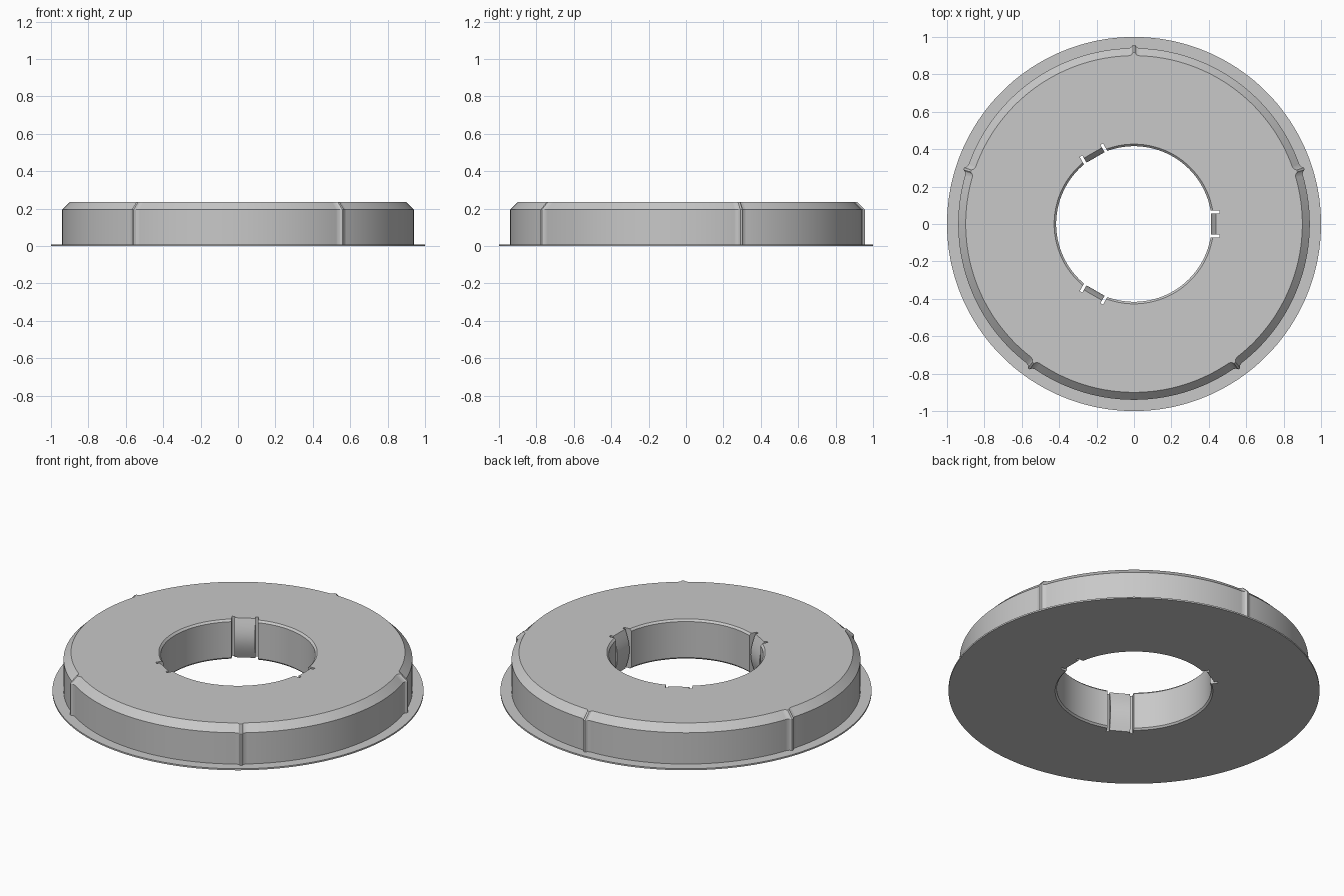
import bpy, bmesh, math
from mathutils import Matrix

if "Cube" in bpy.data.objects:
    bpy.data.objects.remove(bpy.data.objects["Cube"])

grey = bpy.data.materials.new("light grey")
grey.diffuse_color = (0.58, 0.58, 0.58, 1)
grey.use_nodes = True
grey.node_tree.nodes["Principled BSDF"].inputs["Base Color"].default_value = grey.diffuse_color

RIBS = [18, 90, 162, 234, 306]          # outer ribs, degrees
CLIPS = [0, 120, 240]                   # spring tabs in the bore, degrees
RIB_SHAPE = [(-1.6, 0), (-0.8, 0.006), (-0.35, 0.017),
             (0.35, 0.017), (0.8, 0.006), (1.6, 0)]


def make_object(name, bm):
    bmesh.ops.recalc_face_normals(bm, faces=bm.faces)
    mesh = bpy.data.meshes.new(name)
    bm.to_mesh(mesh)
    bm.free()
    mesh.materials.append(grey)
    ob = bpy.data.objects.new(name, mesh)
    bpy.context.collection.objects.link(ob)
    return ob


def select_only(ob):
    bpy.ops.object.select_all(action='DESELECT')
    ob.select_set(True)
    bpy.context.view_layer.objects.active = ob


def block(bm, x0, x1, y0, y1, z0, z1, angle):
    size = Matrix.Diagonal((x1 - x0, y1 - y0, z1 - z0, 1))
    move = Matrix.Translation(((x0 + x1) / 2, (y0 + y1) / 2, (z0 + z1) / 2))
    turn = Matrix.Rotation(math.radians(angle), 4, 'Z')
    bmesh.ops.create_cube(bm, size=1, matrix=turn @ move @ size)


# Ring with brim: one profile swept round, with ribs pushing out the wall
steps = [(a, 0) for a in range(0, 360, 2) if a not in RIBS]
steps += [(r + da, off) for r in RIBS for da, off in RIB_SHAPE]
steps.sort()

bm = bmesh.new()
rings = []
for angle, off in steps:
    a = math.radians(angle)
    profile = [(0.425, 0), (1.0, 0), (1.0, 0.009), (0.94 + off, 0.009),
               (0.94 + off, 0.195), (0.90 + off, 0.235),
               (0.427, 0.235), (0.416, 0.224), (0.416, 0.01)]
    rings.append([bm.verts.new((r * math.cos(a), r * math.sin(a), z))
                  for r, z in profile])
for i, ring in enumerate(rings):
    nxt = rings[(i + 1) % len(rings)]
    for j in range(len(ring)):
        k = (j + 1) % len(ring)
        bm.faces.new((ring[j], nxt[j], nxt[k], ring[k]))
body = make_object("ring_body", bm)

# Recesses in the bore behind and beside each tab
bm = bmesh.new()
for c in CLIPS:
    block(bm, 0.36, 0.44, -0.072, 0.072, -0.1, 0.4, c)
recess = make_object("recess_cutter", bm)

# Deeper ends of the thin slots
bm = bmesh.new()
for c in CLIPS:
    for y in (-0.064, 0.064):
        block(bm, 0.38, 0.456, y - 0.008, y + 0.008, -0.1, 0.4, c)
slots = make_object("slot_cutter", bm)

for cutter in (recess, slots):
    mod = body.modifiers.new("cut", 'BOOLEAN')
    mod.operation = 'DIFFERENCE'
    mod.solver = 'EXACT'
    mod.object = cutter
    select_only(body)
    bpy.ops.object.modifier_apply(modifier=mod.name)
    bpy.data.objects.remove(cutter)
select_only(body)
bpy.ops.object.shade_smooth_by_angle(angle=math.radians(25))

# Spring tabs: bulged inner face, backed by the ring
for c in CLIPS:
    bm = bmesh.new()
    n = 12
    side = [(0.439 - 0.028 * math.sin(math.pi * i / n), 0.235 * i / n)
            for i in range(n + 1)]
    side += [(0.445, 0.235), (0.445, 0)]
    left = bm.faces.new([bm.verts.new((x, -0.056, z)) for x, z in side])
    out = bmesh.ops.extrude_face_region(bm, geom=[left])
    verts = [g for g in out["geom"] if isinstance(g, bmesh.types.BMVert)]
    bmesh.ops.translate(bm, verts=verts, vec=(0, 0.112, 0))
    bmesh.ops.rotate(bm, verts=bm.verts, cent=(0, 0, 0),
                     matrix=Matrix.Rotation(math.radians(c), 3, 'Z'))
    tab = make_object("spring_tab", bm)
    select_only(tab)
    bpy.ops.object.shade_smooth_by_angle(angle=math.radians(25))
